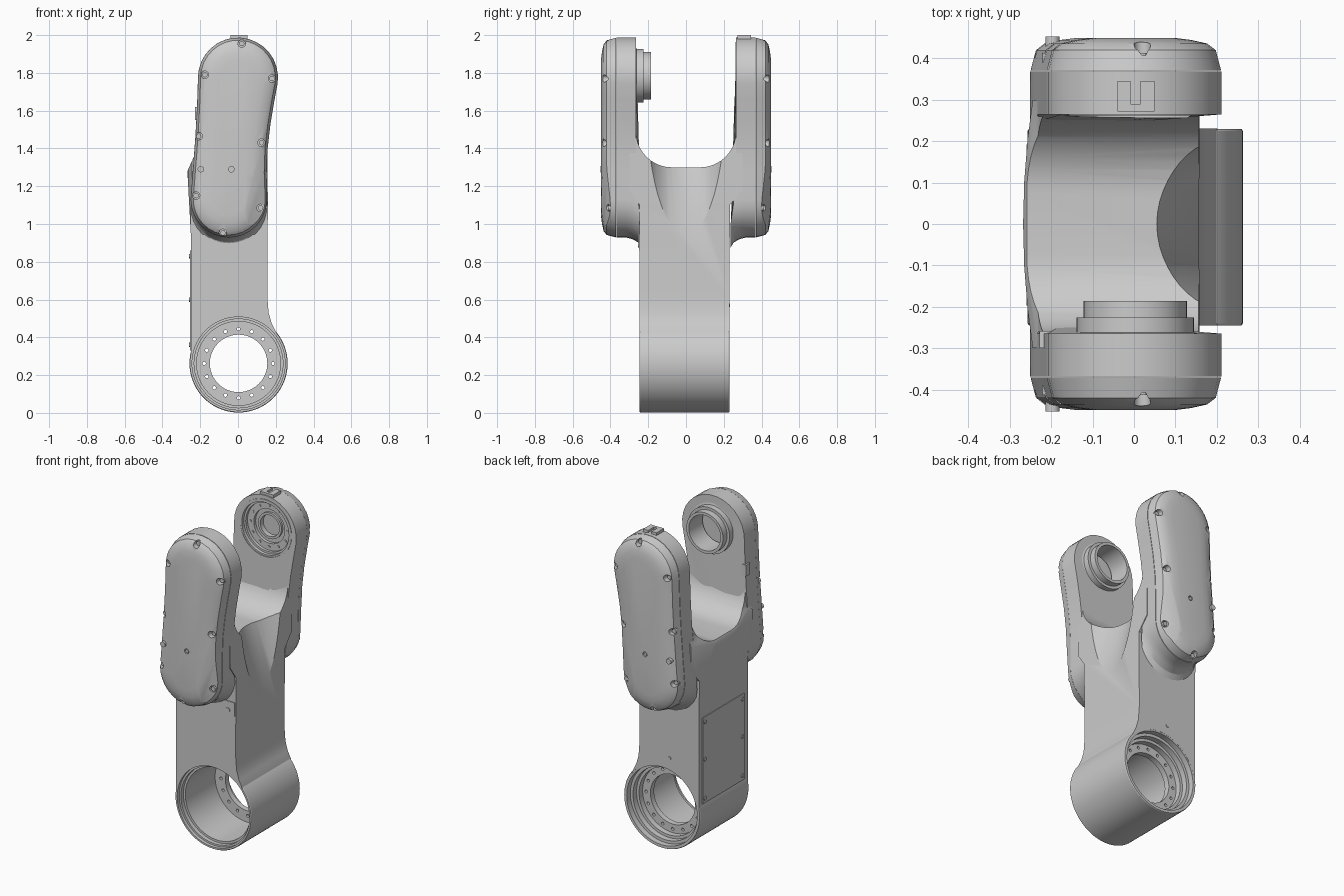
import bpy, bmesh, math
from mathutils import Vector, Matrix

if "Cube" in bpy.data.objects:
    bpy.data.objects.remove(bpy.data.objects["Cube"])

def finish(name, bm):
    bmesh.ops.recalc_face_normals(bm, faces=bm.faces[:])
    me = bpy.data.meshes.new(name)
    bm.to_mesh(me)
    bm.free()
    ob = bpy.data.objects.new(name, me)
    bpy.context.collection.objects.link(ob)
    return ob

def loft(name, sections, closed=False):
    """Skin a list of equal-length closed loops, capped or joined end to end."""
    bm = bmesh.new()
    rings = [[bm.verts.new(p) for p in s] for s in sections]
    n = len(rings[0])
    pairs = list(zip(rings, rings[1:])) + ([(rings[-1], rings[0])] if closed else [])
    for a, b in pairs:
        for i in range(n):
            j = (i + 1) % n
            bm.faces.new((a[i], a[j], b[j], b[i]))
    if not closed:
        bm.faces.new(rings[0])
        bm.faces.new(rings[-1])
    return finish(name, bm)

def revolve(name, profile, cx, cz, n=64):
    """Ring around a y axis from a closed (radius, y) profile."""
    angs = [2 * math.pi * i / n for i in range(n)]
    return loft(name, [[(cx + r * math.cos(t), y, cz + r * math.sin(t)) for r, y in profile]
                       for t in angs], True)

def pins(name, spots, r, y0, y1, n=16):
    """One mesh of y-aligned cylinders at (x, z) spots."""
    bm = bmesh.new()
    rot = Matrix.Rotation(math.pi / 2, 4, 'X')
    for x, z in spots:
        bmesh.ops.create_cone(bm, cap_ends=True, segments=n, radius1=r, radius2=r, depth=abs(y1 - y0),
                              matrix=Matrix.Translation((x, (y0 + y1) / 2, z)) @ rot)
    return finish(name, bm)

def box(name, lo, hi):
    bm = bmesh.new()
    bmesh.ops.create_cube(bm, size=1)
    lo, hi = Vector(lo), Vector(hi)
    for v in bm.verts:
        v.co = Vector([(lo[k] + hi[k]) / 2 + v.co[k] * (hi[k] - lo[k]) for k in range(3)])
    return finish(name, bm)

def apply(ob, mod):
    bpy.context.view_layer.objects.active = ob
    bpy.ops.object.modifier_apply(modifier=mod.name)

def boolean(ob, cutter, op='DIFFERENCE'):
    m = ob.modifiers.new('bool', 'BOOLEAN')
    m.operation, m.object, m.solver = op, cutter, 'EXACT'
    apply(ob, m)
    bpy.data.objects.remove(cutter)

def mirror_y(ob):
    m = ob.modifiers.new('mirror', 'MIRROR')
    m.use_axis = (False, True, False)
    m.use_mirror_merge = False
    apply(ob, m)

def arc(cx, cz, r, a0, a1, n):
    return [(cx + r * math.cos(math.radians(a0 + (a1 - a0) * i / n)),
             cz + r * math.sin(math.radians(a0 + (a1 - a0) * i / n))) for i in range(n + 1)]

def ring_spots(cx, cz, r, n):
    return [(cx + r * math.cos(2 * math.pi * i / n), cz + r * math.sin(2 * math.pi * i / n)) for i in range(n)]

LX, LZ = 0.003, 0.262     # lower joint axis
UX, UZ = 0.003, 1.785     # upper joint axis

# Central body: side profile crossed with front profile
side = ([(-.245, .2), (-.245, 1.1), (-.3, 1.18), (-.3, 1.5)]
        + arc(-.075, 1.49, .19, 180, 270, 10) + arc(.075, 1.49, .19, 270, 360, 10)
        + [(.3, 1.5), (.3, 1.18), (.232, 1.1), (.23, .2)])
body = loft('link_body', [[(x, y, z) for y, z in side] for x in (-.3, .3)])
front = [(-.25, .27), (-.25, .95), (-.268, 1.28), (-.232, 1.36), (-.21, 1.52), (.155, 1.52),
         (.158, 1.1), (.155, .62), (.162, .53), (.178, .475), (.2, .43), (.22, .27)]
boolean(body, loft('cut', [[(x, y, z) for x, z in front] for y in (-.5, .5)]), 'INTERSECT')
# bulged left face
bm = bmesh.new()
bmesh.ops.create_cone(bm, cap_ends=True, segments=120, radius1=1.96, radius2=1.96, depth=4,
                      matrix=Matrix.Translation((1.692, 0, 1)))
boolean(body, finish('cut', bm), 'INTERSECT')
# slanted scoop on the right face
scoop = [[(.26 - .29 * (z - 1.3) + .205 * math.cos(t * math.pi / 24), .21 * math.sin(t * math.pi / 24), z)
          for t in range(48)] for z in (.7, 1.8)]
boolean(body, loft('cut', scoop))
boolean(body, pins('cut', [(LX, LZ)], .25, -.4, .4, 64))

# Lower joint housing with inner bolt flange
housing = revolve('lower_joint_housing', [
    (.257, -.245), (.246, -.245), (.246, -.225), (.235, -.225), (.235, -.2), (.222, -.2), (.222, .09),
    (.152, .09), (.152, .125), (.205, .125), (.205, .16), (.222, .16), (.222, .195), (.24, .195),
    (.24, .23), (.257, .23), (.26, .225), (.26, -.24)], LX, LZ, 72)
boolean(housing, pins('cut', ring_spots(LX, LZ, .182, 16), .009, .05, .15, 12))

# Fork arm outline, shared by arm and cover
outline = (arc(0, 1.775, .212, -8, 180, 16) + [(-.217, 1.62), (-.226, 1.46), (-.238, 1.3)]
           + arc(-.049, 1.13, .202, 180, 360, 16) + [(.152, 1.27), (.157, 1.4), (.172, 1.53), (.194, 1.66)])

def inset(d):
    res, n = [], len(outline)
    for i, p in enumerate(outline):
        a, b = Vector(outline[i - 1]), Vector(outline[(i + 1) % n])
        t = (b - a).normalized()
        res.append((p[0] - t.y * d, p[1] + t.x * d))
    return res

def arm_section(y, drop, inward):
    pts = []
    for x, z in outline:
        w = min(1, max(0, (1.2 - z) / .15))
        pts.append((x, y - inward * w, z - drop * w))
    return pts

arms = loft('fork_arms', [arm_section(.265, .055, .03), arm_section(.268, .025, .015),
                          arm_section(.285, .008, 0), arm_section(.315, 0, 0), arm_section(.369, 0, 0)])
mirror_y(arms)
boolean(arms, pins('cut', [(UX, UZ)], .17, .2, .34, 48))
boolean(arms, pins('cut', [(UX, UZ)], .12, -.2, -.33, 48))

# Domed covers with a slanted flat and screw notches
covers = loft('arm_covers', [[(x, y, z) for x, z in inset(d)] for y, d in
                             ((.371, .001), (.42, .014), (.436, .034), (.445, .075), (.45, .115))])
bm = bmesh.new()
bm.from_mesh(covers.data)
A, B, C = Vector((.19, .436, 1.78)), Vector((.03, .449, 1.0)), Vector((.14, .41, 1.2))
nrm = (B - A).cross(C - A).normalized()
if nrm.y < 0:
    nrm = -nrm
cut = bmesh.ops.bisect_plane(bm, geom=bm.verts[:] + bm.edges[:] + bm.faces[:], plane_co=B, plane_no=nrm,
                             clear_outer=True)
bmesh.ops.holes_fill(bm, edges=[e for e in bm.edges if e.is_boundary], sides=0)
bmesh.ops.recalc_face_normals(bm, faces=bm.faces[:])
bm.to_mesh(covers.data)
bm.free()
spots = [(.02, 1.955), (.18, 1.77), (-.175, 1.79), (-.208, 1.465), (-.222, 1.15),
         (-.08, .953), (.124, 1.43), (.12, 1.085)]
boolean(covers, pins('cut', spots, .02, .4, .5))
boolean(covers, pins('cut', [(-.035, 1.29)], .015, .44, .5))
mirror_y(covers)
mirror_y(pins('cover_screws', spots, .014, .39, .413, 12))
mirror_y(pins('cover_face_plug', [(-.035, 1.29)], .01, .43, .447, 12))
mirror_y(pins('cover_side_pin', [(-.197, 1.29)], .017, .4, .453, 14))

# Upper joint: hollow spigot on one arm, recessed seat on the other
revolve('joint_spigot', [(.165, -.268), (.142, -.262), (.142, -.226), (.125, -.226), (.125, -.186),
                         (.108, -.186), (.108, -.32), (.165, -.32)], UX, UZ, 48)
revolve('joint_seat', [(.178, .262), (.178, .335), (.065, .335), (.065, .305), (.08, .305), (.08, .318),
                       (.105, .318), (.105, .3), (.148, .3), (.148, .282), (.16, .282), (.16, .262)],
        UX, UZ, 48)
pins('joint_seat_bolts', ring_spots(UX, UZ, .127, 12), .008, .295, .305, 8)

# Top clip and small inner stop
clip = box('top_clip', (-.04, .272, 1.96), (.05, .345, 2.0))
boolean(clip, box('cut', (-.008, .29, 1.985), (.016, .4, 2.1)))
for x in (-.025, .034):
    box('clip_screw', (x - .006, .315, 1.99), (x + .006, .327, 2.0))
box('arm_stop', (-.228, -.3, 1.55), (-.19, -.258, 1.62))

# Body panels with screws
box('front_plate', (-.247, -.25, .86), (.152, -.24, .945))
pins('front_plate_screws', [(-.2, .89), (.105, .89)], .015, -.254, -.245)
box('side_panel', (-.255, -.205, .33), (-.245, .2, .86))
for y in (-.185, .18):
    for z in (.36, .6, .83):
        s = pins('side_panel_screw', [(0, 0)], .012, -.005, .005, 12)
        s.data.transform(Matrix.Translation((-.255, y, z)) @ Matrix.Rotation(math.pi / 2, 4, 'Z'))
pins('back_body_screw', [(-.05, .57)], .01, .225, .234, 12)

# Smooth curved faces, keep edges sharp
for ob in bpy.data.objects:
    bpy.ops.object.select_all(action='DESELECT')
    ob.select_set(True)
    bpy.context.view_layer.objects.active = ob
    bpy.ops.object.shade_smooth_by_angle(angle=math.radians(28))
